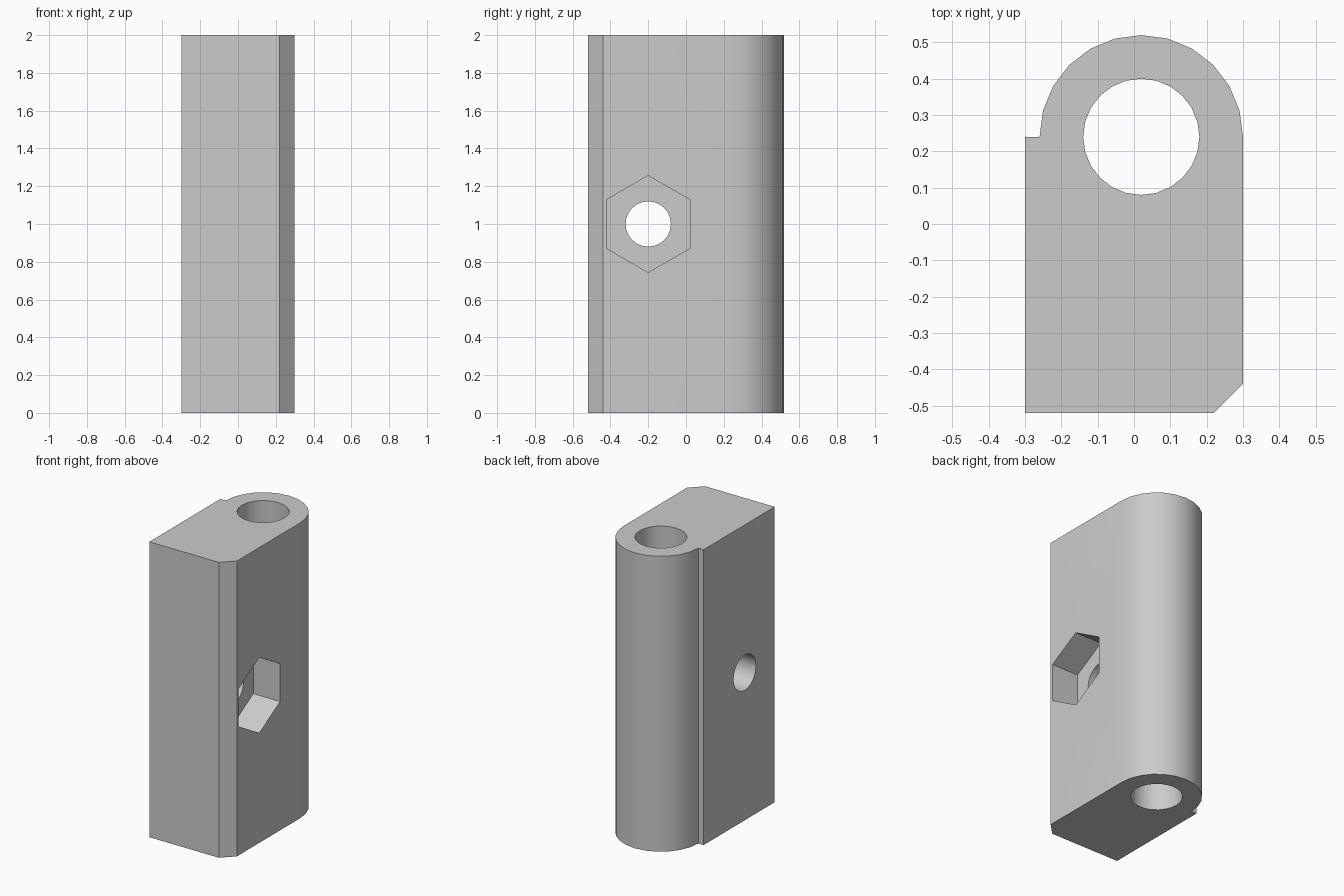
import bpy, bmesh
from math import pi, sin, cos, radians
from mathutils import Vector, Matrix

cube = bpy.data.objects.get("Cube")
if cube:
    bpy.data.objects.remove(cube, do_unlink=True)

HEIGHT = 2.0
BORE = Vector((0.02, 0.24, HEIGHT / 2))   # vertical bore centre
BOLT = Vector((0, -0.2, 1.0))             # cross bolt centre

grey = bpy.data.materials.new("plain grey")
grey.use_nodes = True
colour = (0.6, 0.6, 0.6, 1)
grey.diffuse_color = colour
grey.node_tree.nodes["Principled BSDF"].inputs["Base Color"].default_value = colour


def make_object(name, bm):
    mesh = bpy.data.meshes.new(name)
    bmesh.ops.recalc_face_normals(bm, faces=bm.faces)
    bm.to_mesh(mesh)
    bm.free()
    mesh.materials.append(grey)
    obj = bpy.data.objects.new(name, mesh)
    bpy.context.collection.objects.link(obj)
    return obj


def make_prism(name, sides, radius, depth, matrix):
    bm = bmesh.new()
    bmesh.ops.create_cone(bm, cap_ends=True, segments=sides, radius1=radius,
                          radius2=radius, depth=depth, matrix=matrix)
    return make_object(name, bm)


# Block: chamfered front corner, rounded back, small step on the other side
profile = [(-0.3, 0.24), (-0.3, -0.52), (0.22, -0.52), (0.3, -0.44)]
profile += [(BORE.x + 0.28 * cos(radians(a)), BORE.y + 0.28 * sin(radians(a)))
            for a in range(0, 181, 15)]
bm = bmesh.new()
base = bm.faces.new([bm.verts.new((x, y, 0)) for x, y in profile])
top = bmesh.ops.extrude_face_region(bm, geom=[base])
bmesh.ops.translate(bm, vec=(0, 0, HEIGHT),
                    verts=[v for v in top["geom"] if isinstance(v, bmesh.types.BMVert)])
block = make_object("hinge_block", bm)

# Cutters: vertical bore, cross bolt hole, hexagonal nut pocket 0.2 deep
across = Matrix.Rotation(pi / 2, 4, "Y")
pocket = Matrix.Translation(BOLT + Vector((0.3, 0, 0)))
cutters = [
    make_prism("bore_cutter", 24, 0.16, 3, Matrix.Translation(BORE)),
    make_prism("bolt_cutter", 24, 0.12, 1, Matrix.Translation(BOLT) @ across),
    make_prism("nut_cutter", 6, 0.256, 0.4, pocket @ across),
]
# Turn the hexagon so that a corner points up
nut = cutters[-1].data
if max(v.co.z for v in nut.vertices) < BOLT.z + 0.25:
    nut.transform(Matrix.Translation(BOLT) @ Matrix.Rotation(pi / 6, 4, "X")
                  @ Matrix.Translation(-BOLT))

bpy.context.view_layer.objects.active = block
block.select_set(True)
for cutter in cutters:
    cutter.hide_render = True
    mod = block.modifiers.new(cutter.name, "BOOLEAN")
    mod.operation = "DIFFERENCE"
    mod.solver = "EXACT"
    mod.object = cutter
    bpy.ops.object.modifier_apply(modifier=mod.name)
    bpy.data.objects.remove(cutter, do_unlink=True)

bpy.ops.object.select_all(action="DESELECT")
block.select_set(True)
bpy.ops.object.shade_smooth_by_angle(angle=radians(30))
